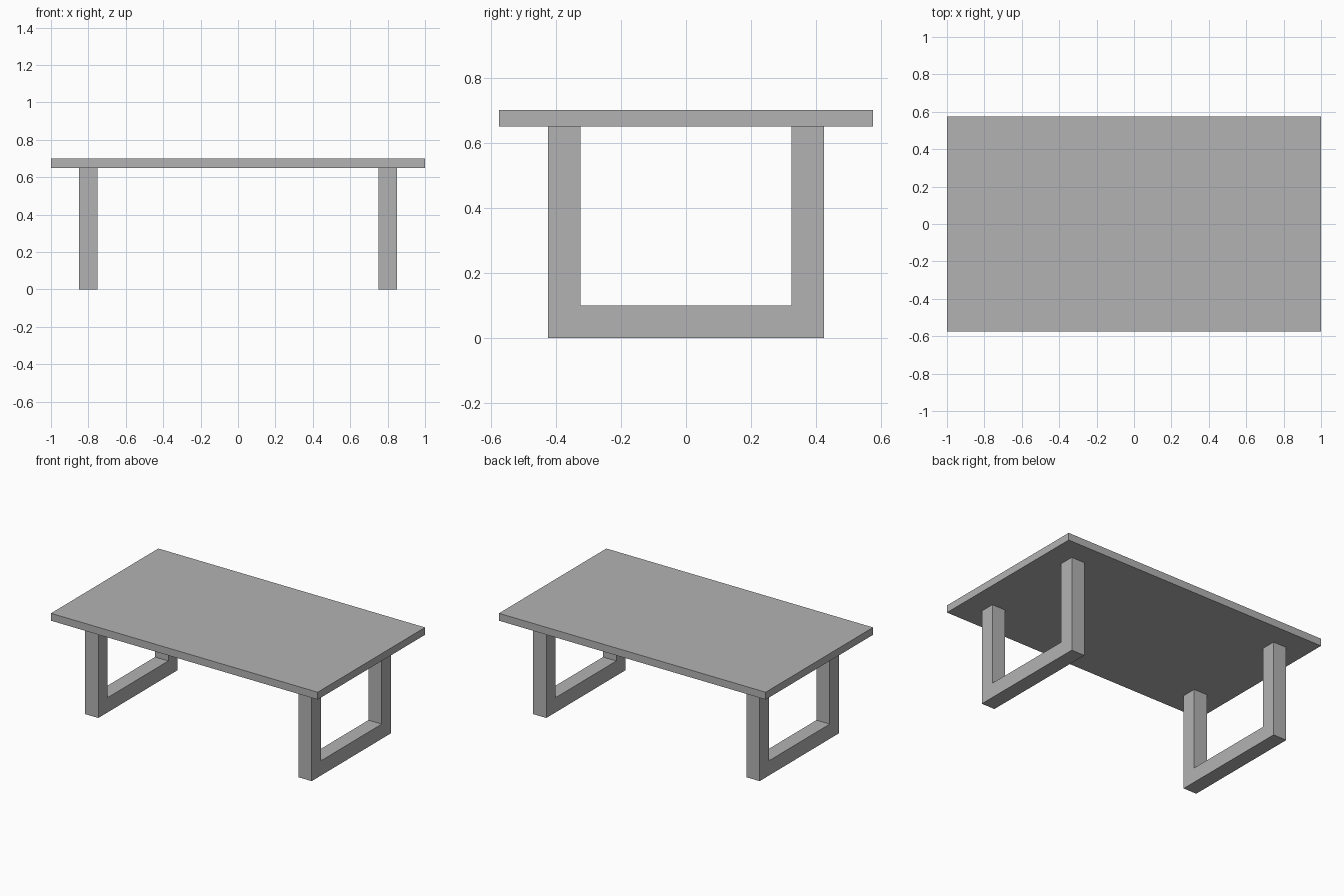
import bpy
import bmesh

default_cube = bpy.data.objects.get("Cube")
if default_cube:
    bpy.data.objects.remove(default_cube, do_unlink=True)

# Overall dimensions
LENGTH, DEPTH, HEIGHT = 2.0, 1.15, 0.70
TOP_THICKNESS = 0.05
FRAME_DEPTH, BAR = 0.85, 0.10
FRAME_X = 0.80

# Single plain grey finish
GREY = (0.45, 0.45, 0.45, 1.0)
grey = bpy.data.materials.new("plain grey")
grey.use_nodes = True
grey.diffuse_color = GREY
grey.node_tree.nodes["Principled BSDF"].inputs["Base Color"].default_value = GREY


def extrude_profile(name, outline, x, width):
    """Extrude a closed (y, z) outline along x, centred on x."""
    bm = bmesh.new()
    face = bm.faces.new([bm.verts.new((-width / 2, y, z)) for y, z in outline])
    result = bmesh.ops.extrude_face_region(bm, geom=[face])
    moved = [g for g in result["geom"] if isinstance(g, bmesh.types.BMVert)]
    bmesh.ops.translate(bm, verts=moved, vec=(width, 0, 0))
    bmesh.ops.recalc_face_normals(bm, faces=bm.faces)
    mesh = bpy.data.meshes.new(name)
    bm.to_mesh(mesh)
    bm.free()
    mesh.materials.append(grey)
    obj = bpy.data.objects.new(name, mesh)
    obj.location.x = x
    bpy.context.collection.objects.link(obj)
    return obj


# Table top slab
under = HEIGHT - TOP_THICKNESS
edge = DEPTH / 2
extrude_profile("table_top",
                [(-edge, under), (edge, under), (edge, HEIGHT), (-edge, HEIGHT)],
                0, LENGTH)

# U-shaped leg frames: two posts joined by a floor bar
outer = FRAME_DEPTH / 2
inner = outer - BAR
half = [(outer, 0), (outer, under), (inner, under), (inner, BAR)]
u_shape = half + [(-y, z) for y, z in reversed(half)]
for side, sign in (("left", 1), ("right", -1)):
    extrude_profile(side + "_leg_frame", u_shape, sign * FRAME_X, BAR)
